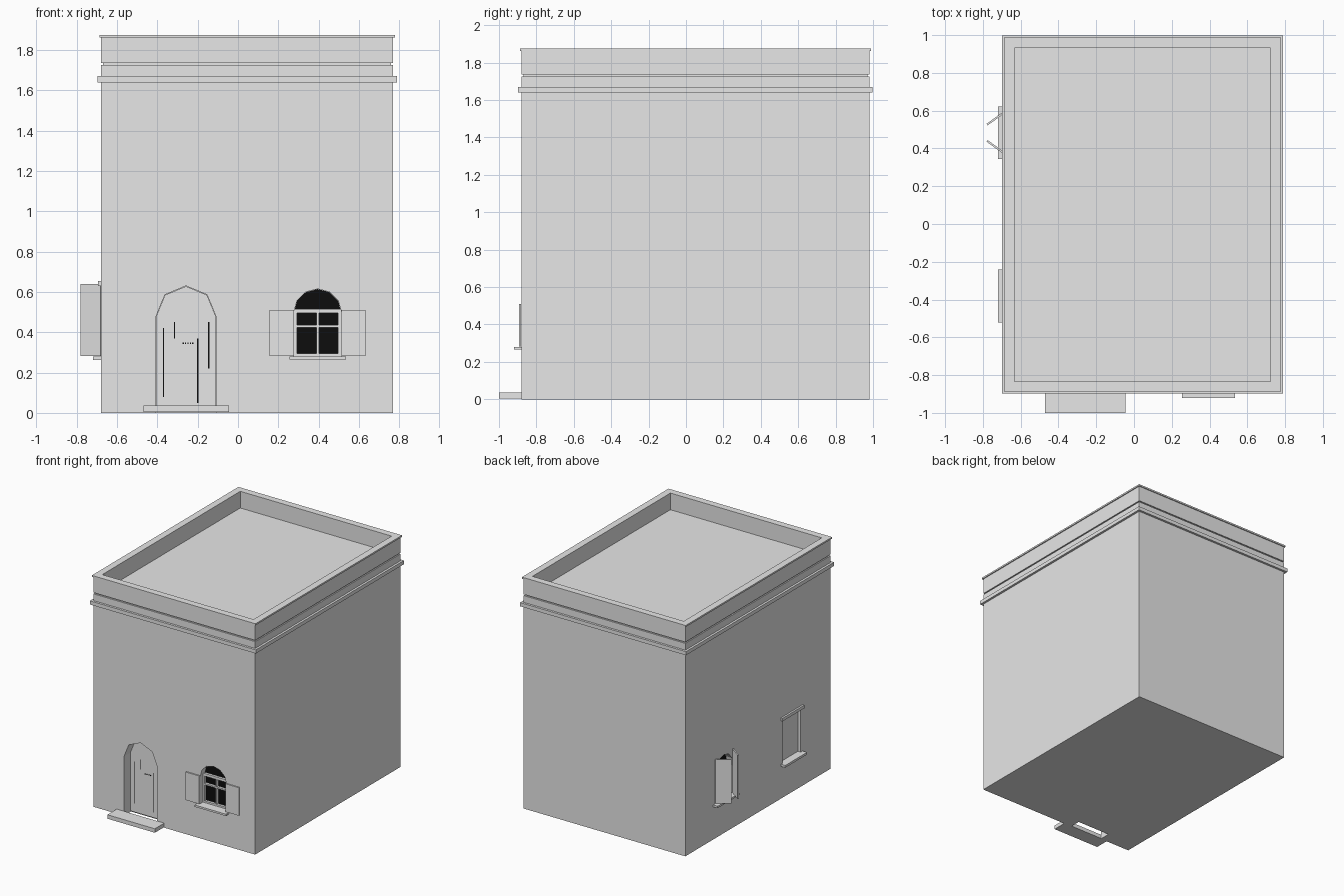
import bpy, bmesh
from math import cos, sin, pi, radians
from mathutils import Vector

old = bpy.data.objects.get("Cube")
if old:
    bpy.data.objects.remove(old, do_unlink=True)


def material(name, value):
    m = bpy.data.materials.new(name)
    m.use_nodes = True
    col = (value, value, value, 1)
    m.diffuse_color = col
    m.node_tree.nodes["Principled BSDF"].inputs["Base Color"].default_value = col
    return m


GREY = material("plaster grey", 0.8)
BLACK = material("dark opening", 0.004)

LEFT, RIGHT, FRONT, BACK = -0.68, 0.77, -0.88, 0.98


def prism(name, pts, vec, mat=GREY):
    """Extrude a flat polygon along a vector."""
    bm = bmesh.new()
    face = bm.faces.new([bm.verts.new(p) for p in pts])
    out = bmesh.ops.extrude_face_region(bm, geom=[face])["geom"]
    bmesh.ops.translate(bm, vec=vec, verts=[v for v in out if isinstance(v, bmesh.types.BMVert)])
    bmesh.ops.recalc_face_normals(bm, faces=bm.faces)
    mesh = bpy.data.meshes.new(name)
    bm.to_mesh(mesh)
    bm.free()
    mesh.materials.append(mat)
    ob = bpy.data.objects.new(name, mesh)
    bpy.context.collection.objects.link(ob)
    return ob


def slab(name, grow, z0, z1):
    """Box over the house footprint, grown or shrunk on all sides."""
    a, b, c, d = LEFT - grow, RIGHT + grow, FRONT - grow, BACK + grow
    return prism(name, [(a, c, z0), (b, c, z0), (b, d, z0), (a, d, z0)], (0, 0, z1 - z0))


def cut(target, cutter):
    mod = target.modifiers.new("cut", "BOOLEAN")
    mod.operation = "DIFFERENCE"
    mod.solver = "EXACT"
    mod.object = cutter
    with bpy.context.temp_override(object=target, active_object=target):
        bpy.ops.object.modifier_apply(modifier=mod.name)
    bpy.data.objects.remove(cutter, do_unlink=True)


# Wall frames: u runs along the wall, d points out of it
def on_front(u, d, z):
    return Vector((u, FRONT - d, z))


def on_side(u, d, z):
    return Vector((LEFT - d, u, z))


def wall_box(name, wall, u0, u1, d0, d1, z0, z1, mat=GREY):
    pts = [wall(u0, d0, z0), wall(u1, d0, z0), wall(u1, d0, z1), wall(u0, d0, z1)]
    return prism(name, pts, wall(0, d1, 0) - wall(0, d0, 0), mat)


def arch(name, wall, c, half, z0, spring, peak, d0, d1, segs, mat=GREY):
    pts = [wall(c - half, d0, z0), wall(c + half, d0, z0)]
    for i in range(segs + 1):
        t = pi * i / segs
        pts.append(wall(c + half * cos(t), d0, spring + (peak - spring) * sin(t)))
    return prism(name, pts, wall(0, d1, 0) - wall(0, d0, 0), mat)


# House body and horizontal bands
body = slab("house_walls", 0, 0, 1.725)
slab("roof_deck", -0.01, 1.72, 1.74)
slab("ledge", 0.018, 1.64, 1.67)
for name, grow, z0, z1 in (("parapet", 0, 1.735, 1.862), ("parapet_cap", 0.008, 1.862, 1.875)):
    ring = slab(name, grow, z0, z1)
    cut(ring, slab("ring_cutter", -0.047, z0 - 0.1, z1 + 0.1))

# Arched door in a deep recess
DOOR = -0.258
cut(body, arch("door_cutter", on_front, DOOR, 0.148, -0.05, 0.48, 0.63, -0.09, 0.05, 4))
arch("door_leaf", on_front, DOOR, 0.147, 0.01, 0.48, 0.628, -0.092, -0.08, 4)
for i, (u, z0, z1) in enumerate(((-0.37, 0.08, 0.42), (-0.315, 0.37, 0.45),
                                 (-0.2, 0.05, 0.37), (-0.145, 0.22, 0.45))):
    wall_box(f"door_crack_{i}", on_front, u - 0.003, u + 0.003, -0.081, -0.079, z0, z1, BLACK)
for i in range(5):
    u = -0.272 + i * 0.012
    wall_box(f"door_nail_{i}", on_front, u - 0.003, u + 0.003, -0.081, -0.077, 0.342, 0.348, BLACK)
wall_box("door_step", on_front, -0.47, -0.045, 0, 0.12, 0.005, 0.037)


def shutter(name, wall, hinge, side, angle, z0, z1, width=0.12, thick=0.01):
    """Leaf swung by an angle from lying flat beside the window."""
    a = radians(angle)
    along = Vector((side * cos(a), sin(a)))
    across = Vector((-side * sin(a), cos(a))) * thick
    start = Vector((hinge, 0.003))
    plan = [start, start + along * width, start + along * width + across, start + across]
    prism(name, [wall(p.x, p.y, z0) for p in plan], (0, 0, z1 - z0))


def window(name, wall, c, peak, angle, shutter_top):
    half, z0, spring = 0.118, 0.28, 0.5
    cut(body, arch("window_cutter", wall, c, half, z0, spring, peak, -0.06, 0.05, 6))
    arch(name + "_glass", wall, c, half - 0.001, z0, spring, peak - 0.001, -0.062, -0.055, 6, BLACK)
    # Frame, glazing bars and transom
    bars = {"jamb_a": (-half, -half + 0.016, z0, spring), "jamb_b": (half - 0.016, half, z0, spring),
            "foot": (-half, half, z0, z0 + 0.014), "transom": (-half, half, spring - 0.005, spring + 0.016),
            "mullion": (-0.006, 0.006, z0, spring), "crossbar": (-half, half, 0.424, 0.436)}
    for part, (u0, u1, b0, b1) in bars.items():
        wall_box(f"{name}_{part}", wall, c + u0, c + u1, -0.058, -0.035, b0, b1)
    wall_box(name + "_sill", wall, c - 0.14, c + 0.14, -0.03, 0.04, 0.265, z0)
    for side in (-1, 1):
        shutter(f"{name}_shutter_{'b' if side > 0 else 'a'}", wall, c + side * half, side,
                angle, z0 + 0.003, shutter_top)


window("front_window", on_front, 0.395, 0.615, 0, 0.51)
window("side_window", on_side, 0.483, 0.635, 126, 0.64)

# Blocked window on the side wall
BLIND = -0.382
cut(body, wall_box("blind_cutter", on_side, BLIND - 0.115, BLIND + 0.115, -0.025, 0.05, 0.28, 0.63))
wall_box("blind_window_sill", on_side, BLIND - 0.14, BLIND + 0.14, 0, 0.04, 0.262, 0.28)
wall_box("blind_window_lintel", on_side, BLIND - 0.14, BLIND + 0.14, 0, 0.015, 0.63, 0.655)
